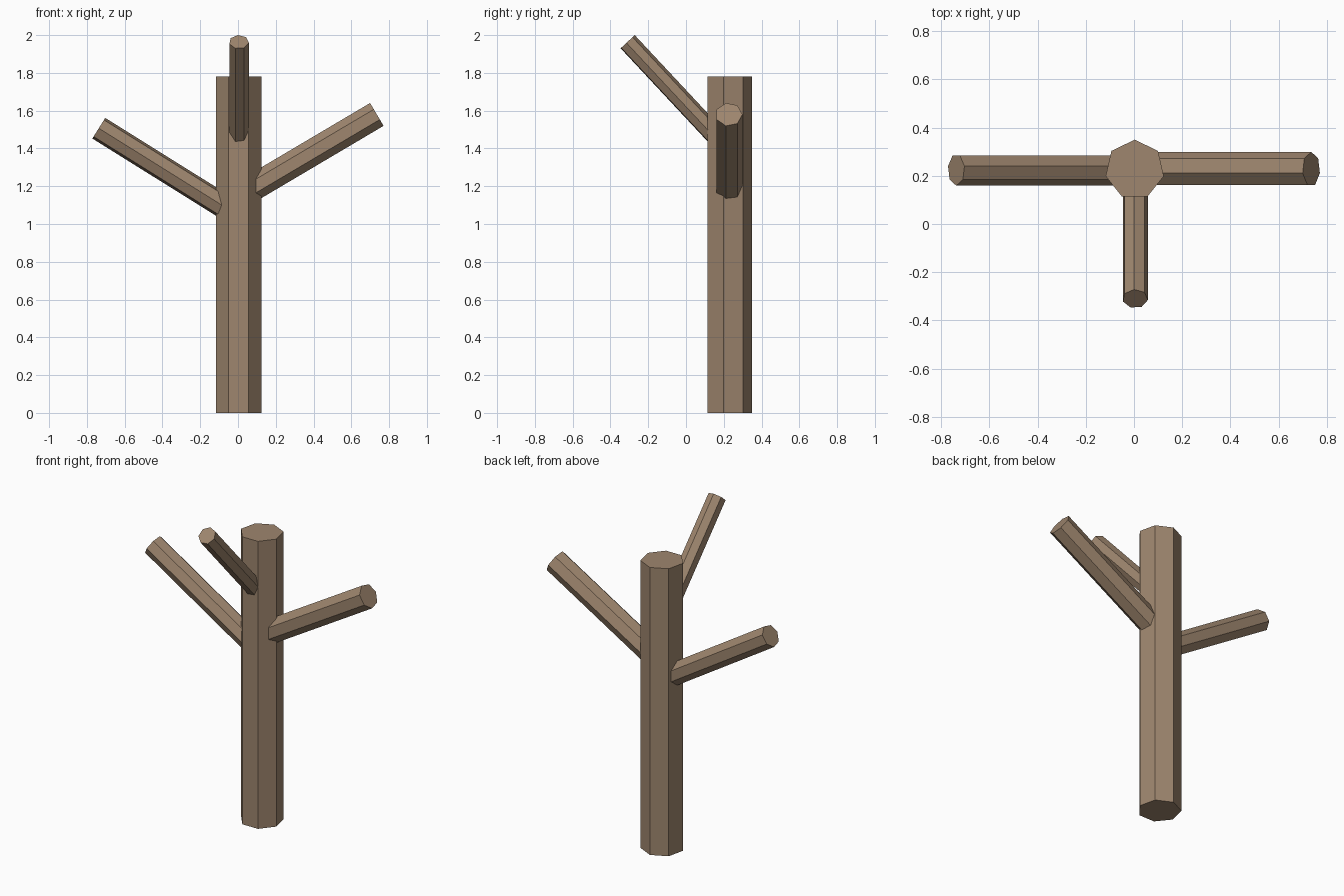
import bpy, bmesh
from math import pi, sin, cos, radians
from mathutils import Vector

if "Cube" in bpy.data.objects:
    bpy.data.objects.remove(bpy.data.objects["Cube"])

SIDES = 7
bark = bpy.data.materials.new("bark brown")
bark.diffuse_color = (0.342, 0.238, 0.156, 1)
bark.use_nodes = True
bark.node_tree.nodes["Principled BSDF"].inputs["Base Color"].default_value = bark.diffuse_color


def limb(name, start, end, radius, ref, turn=0):
    """Seven-sided straight log; one corner points along ref, turned about the axis."""
    start, end = Vector(start), Vector(end)
    axis = (end - start).normalized()
    ref = Vector(ref)
    u = (ref - axis * ref.dot(axis)).normalized()
    v = axis.cross(u)
    bm = bmesh.new()
    rings = []
    for c in (start, end):
        angles = [2 * pi * i / SIDES + radians(turn) for i in range(SIDES)]
        rings.append([bm.verts.new(c + radius * (u * cos(a) + v * sin(a))) for a in angles])
    for i in range(SIDES):
        j = (i + 1) % SIDES
        bm.faces.new((rings[0][i], rings[0][j], rings[1][j], rings[1][i]))
    bm.faces.new(rings[0][::-1])
    bm.faces.new(rings[1])
    mesh = bpy.data.meshes.new(name)
    bm.to_mesh(mesh)
    bm.free()
    mesh.materials.append(bark)
    obj = bpy.data.objects.new(name, mesh)
    bpy.context.collection.objects.link(obj)


# upright trunk, corner towards the back
limb("trunk", (0.003, 0.226, 0), (0.003, 0.226, 1.78), 0.1236, (0, 1, 0))
# branches grow from the trunk's centre line
limb("right_branch", (0.003, 0.227, 1.147), (0.735, 0.227, 1.58), 0.072, (0, 1, 0))
limb("left_branch", (0.003, 0.225, 1.045), (-0.737, 0.225, 1.507), 0.066, (0, -1, 0))
limb("front_branch", (0.005, 0.226, 1.39), (0.005, -0.310, 1.964), 0.053, (0, 1, 0), 5)
